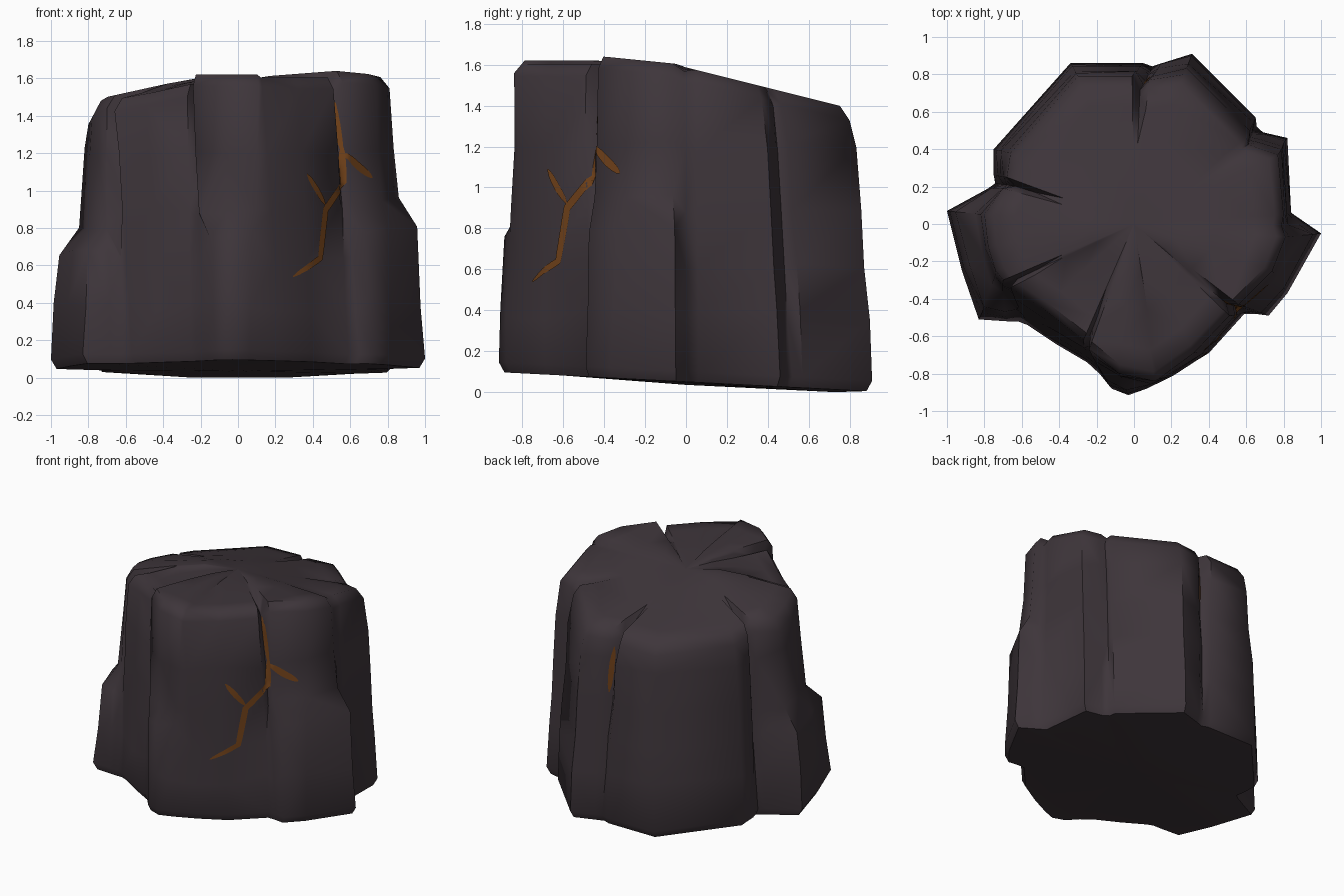
import bpy, bmesh, math, random
from mathutils import Vector
from mathutils.bvhtree import BVHTree

random.seed(4)
if "Cube" in bpy.data.objects:
    bpy.data.objects.remove(bpy.data.objects["Cube"])


def make_material(name, colour):
    mat = bpy.data.materials.new(name)
    mat.use_nodes = True
    mat.diffuse_color = colour
    shader = mat.node_tree.nodes["Principled BSDF"]
    shader.inputs["Base Color"].default_value = colour
    shader.inputs["Roughness"].default_value = 0.9
    return mat


def make_object(name, bm, mat):
    bmesh.ops.recalc_face_normals(bm, faces=bm.faces)
    mesh = bpy.data.meshes.new(name)
    bm.to_mesh(mesh)
    bm.free()
    mesh.materials.append(mat)
    obj = bpy.data.objects.new(name, mesh)
    bpy.context.collection.objects.link(obj)
    return obj


stone = make_material("dark stone", (0.048, 0.036, 0.043, 1))
rust = make_material("rusty orange", (0.17, 0.055, 0.01, 1))

# Rock columns, counter-clockwise: shelf height (0 for none), lift of the top,
# cleft after the column (depth on crown, upper wall, lower wall; None to join),
# then corner points as rim x, rim y, foot x, foot y
LOBES = [
    (0, 0, (.02, .04, .04),
     [(.80, .05, .84, .06), (.77, .37, .82, .46), (.65, .41, .69, .49)]),
    (0, 0, (.08, .07, .04),
     [(.60, .46, .65, .57), (.27, .80, .31, .91), (.08, .77, .15, .86)]),
    (0, 0, (.08, .07, .06),
     [(-.01, .79, .05, .86), (-.30, .79, -.34, .86),
      (-.66, .38, -.75, .40), (-.68, .25, -.75, .26)]),
    (.66, 0, (.08, .06, .03),
     [(-.70, .19, -.78, .19), (-.80, .05, -1, .07), (-.78, -.12, -.92, -.25),
      (-.74, -.25, -.83, -.51), (-.70, -.30, -.68, -.52)]),
    (0, -.03, (.08, .06, .02),
     [(-.66, -.34, -.57, -.54), (-.49, -.45, -.42, -.64),
      (-.27, -.62, -.25, -.74)]),
    (.76, .02, None,
     [(-.24, -.67, -.12, -.88), (-.08, -.80, -.03, -.915),
      (.11, -.84, .06, -.88)]),
    (0, .005, (.08, .06, .02),
     [(.13, -.83, .22, -.80), (.32, -.69, .40, -.69), (.51, -.49, .59, -.48)]),
    (.80, .04, (.02, .05, 0),
     [(.56, -.43, .72, -.49), (.74, -.25, .82, -.37), (.81, -.07, 1, -.05)]),
]


def top_height(p, lift):
    slope = 0.25 * max(0, p.y + 0.05) + 0.22 * max(0, -p.x - 0.25)
    slope += max(0, -p.x - 0.7) * 0.4
    return 1.6 - slope + lift * min(1, max(0, -2.5 * p.y))


def column(rim, foot, shelf, lift, cleft=(0, 0, 0)):
    """Points of one vertical strip, from the crown down to the underside."""
    crown, upper, lower = cleft

    def at(p, z):
        return Vector((p.x, p.y, z))

    pts = []
    for scale, bevel in ((0.3, 0), (0.55, 0), (0.8, 0), (0.94, 0), (1, .06)):
        fade = max(0, scale - 0.55) / 0.45
        p = rim * (scale * (1 - crown * fade))
        pts.append(at(p, top_height(p, lift) - bevel - crown * 1.2 * fade))
    if shelf:
        steps = ((1.2, .12), (shelf + .14, .28), (shelf, .75), (.4, .88))
    else:
        steps = ((1.2, .3), (.9, .5), (.62, .7), (.38, .85))
    for z, mix in steps:
        p = rim.lerp(foot, mix) * (1 - (upper if z > .85 else lower))
        p *= 1 + random.uniform(-0.01, 0.01)
        pts.append(at(p, z + random.uniform(-0.03, 0.03)))
    ground = 0.05 - 0.05 * foot.y
    inset = 1 - lower / 2
    pts.append(at(foot * inset, ground + 0.05))
    pts.append(at(foot * (inset - 0.03), ground))
    pts.append(at(foot * 0.8, 0.045 - 0.05 * foot.y))
    return pts


# Rock body: corner strips with a narrow cleft between neighbouring columns
strips = []
for i, (shelf, lift, cleft, corners) in enumerate(LOBES):
    pairs = [(Vector(c[:2]), Vector(c[2:])) for c in corners]
    for rim, foot in pairs:
        strips.append(column(rim, foot, shelf, lift))
    if cleft:
        after = LOBES[(i + 1) % len(LOBES)]
        rim = pairs[-1][0].lerp(Vector(after[3][0][:2]), 0.5)
        foot = pairs[-1][1].lerp(Vector(after[3][0][2:]), 0.5)
        strips.append(column(rim, foot, 0, 0, cleft))

bm = bmesh.new()
grid = [[bm.verts.new(p) for p in strip] for strip in strips]
crown = bm.verts.new((0, 0, 1.585))
under = bm.verts.new((0, 0, 0.035))
for a, b in zip(grid, grid[1:] + grid[:1]):
    bm.faces.new((crown, a[0], b[0]))
    bm.faces.new((under, b[-1], a[-1]))
    for k in range(len(a) - 1):
        bm.faces.new((a[k], a[k + 1], b[k + 1], b[k]))
bmesh.ops.triangulate(bm, faces=[f for f in bm.faces if len(f.verts) > 3])
bmesh.ops.recalc_face_normals(bm, faces=bm.faces)
surface = BVHTree.FromBMesh(bm)
rock = make_object("rock_body", bm, stone)

# Glowing cracks: thin strips laid on the rock along branching paths
CRACKS = [
    ([(.54, -.46, 1.52), (.56, -.44, 1.19)], .022),
    ([(.56, -.44, 1.24), (.57, -.46, 1.05), (.46, -.57, .9),
      (.43, -.61, .64), (.29, -.74, .54)], .042),
    ([(.56, -.44, 1.2), (.63, -.38, 1.13), (.71, -.32, 1.07)], .045),
    ([(.46, -.57, .92), (.36, -.66, 1.09)], .035),
    ([(.06, .76, 1.28), (.08, .78, .95)], .026),
]


def on_rock(p):
    flat = Vector((p.x, p.y, 0)).normalized()
    hit = surface.ray_cast(flat * 2 + Vector((0, 0, p.z)), -flat)[0]
    return hit + flat * 0.006


def lay_crack(bm, path, width):
    path = [Vector(p) for p in path]
    samples = []
    for a, b in zip(path, path[1:]):
        samples += [a.lerp(b, t / 6) for t in range(6)]
    samples.append(path[-1])
    rows = []
    last = len(samples) - 1
    for i, p in enumerate(samples):
        along = samples[min(i + 1, last)] - samples[max(i - 1, 0)]
        side = along.cross(Vector((p.x, p.y, 0))).normalized()
        half = width * 0.5 * max(0.15, math.sin(math.pi * i / last) ** 0.4)
        rows.append([bm.verts.new(on_rock(p + side * half * s))
                     for s in (-1, 0, 1)])
    for a, b in zip(rows, rows[1:]):
        for k in range(2):
            bm.faces.new((a[k], a[k + 1], b[k + 1], b[k]))


bm = bmesh.new()
for path, width in CRACKS:
    lay_crack(bm, path, width)
cracks = make_object("rock_cracks", bm, rust)

# Soft facets with crisp creases
for obj in (rock, cracks):
    bpy.ops.object.select_all(action="DESELECT")
    obj.select_set(True)
    bpy.context.view_layer.objects.active = obj
    bpy.ops.object.shade_smooth_by_angle(angle=math.radians(55))
